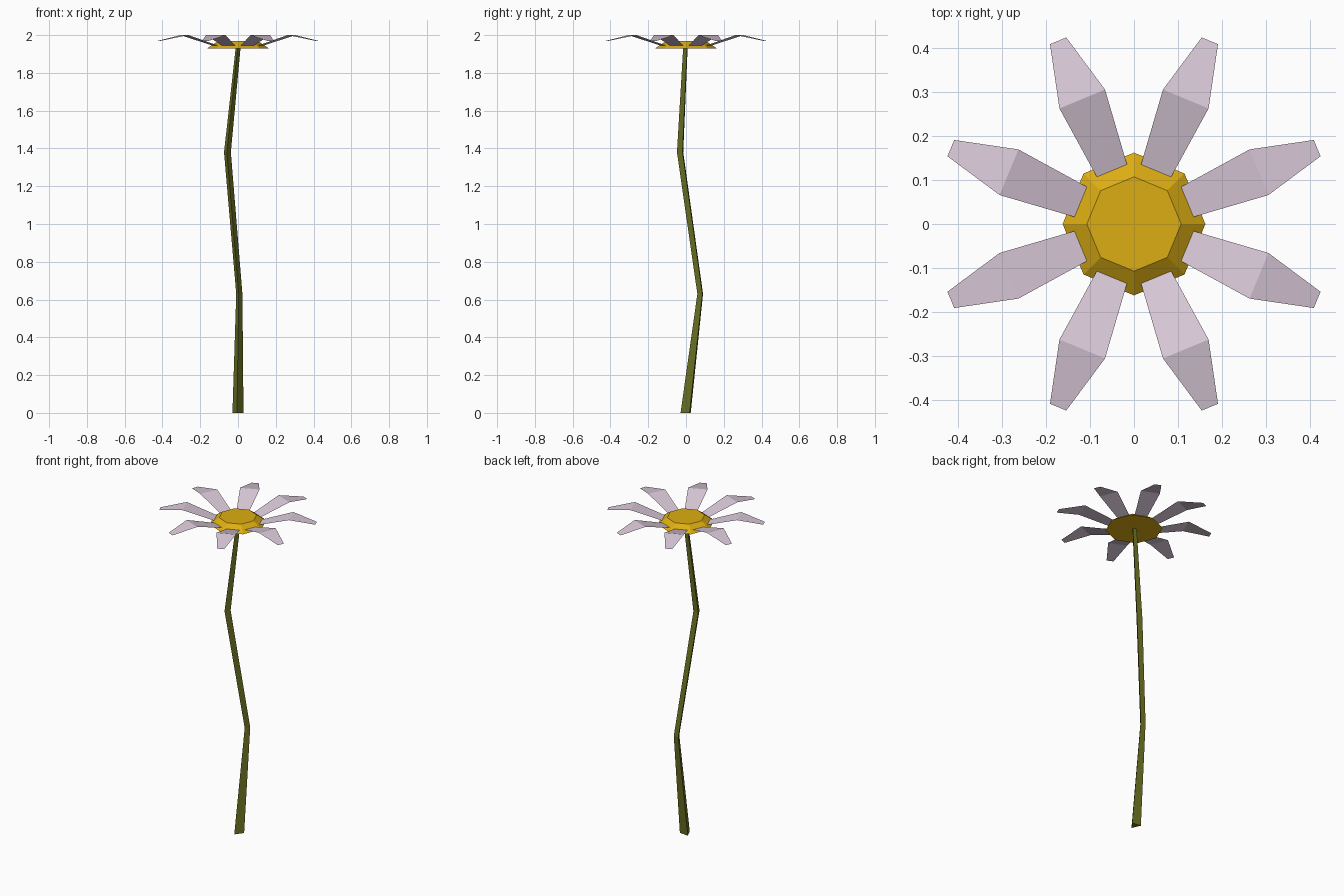
import bpy
import bmesh
from math import cos, sin, radians
from mathutils import Matrix, Vector

cube = bpy.data.objects.get("Cube")
if cube:
    bpy.data.objects.remove(cube)


def material(name, rgb):
    mat = bpy.data.materials.new(name)
    mat.use_nodes = True
    mat.diffuse_color = (*rgb, 1)
    mat.node_tree.nodes["Principled BSDF"].inputs["Base Color"].default_value = (*rgb, 1)
    return mat


def finish(name, bm, mat, closed=True):
    if closed:
        bmesh.ops.recalc_face_normals(bm, faces=bm.faces)
    mesh = bpy.data.meshes.new(name)
    bm.to_mesh(mesh)
    bm.free()
    mesh.materials.append(mat)
    obj = bpy.data.objects.new(name, mesh)
    bpy.context.collection.objects.link(obj)
    return obj


def loft(name, rings, sides, start, mat):
    """Join polygon rings given as (centre, radius) and cap both ends."""
    bm = bmesh.new()
    loops = []
    for centre, radius in rings:
        angles = [radians(start + 360 * i / sides) for i in range(sides)]
        loops.append([bm.verts.new(Vector(centre) + radius * Vector((cos(a), sin(a), 0)))
                      for a in angles])
    for low, high in zip(loops, loops[1:]):
        for i in range(sides):
            j = (i + 1) % sides
            bm.faces.new((low[i], low[j], high[j], high[i]))
    bm.faces.new(loops[0][::-1])
    bm.faces.new(loops[-1])
    return finish(name, bm, mat)


green = material("olive green", (0.15, 0.17, 0.017))
gold = material("golden yellow", (0.72, 0.42, 0.006))
lilac = material("pale lilac", (0.70, 0.58, 0.69))

# Bent three-sided stem
loft("stem", [((-0.002, 0.005, 0), 0.034), ((0.006, 0.079, 0.63), 0.019),
              ((-0.057, -0.027, 1.38), 0.021), ((0, 0, 1.935), 0.015)], 3, -96, green)

# Bevelled octagonal flower centre
loft("flower_centre", [((0, 0, 1.93), 0.162), ((0, 0, 1.968), 0.107)], 8, 0, gold)

# Eight thin petals, each folded once across its widest point
sections = [(0.131, 0.037, 1.945), (0.307, 0.056, 2.0), (0.45, 0.02, 1.97)]
for k in range(8):
    bm = bmesh.new()
    rows = [[bm.verts.new((r, side * w, z)) for side in (-1, 1)] for r, w, z in sections]
    for a, b in zip(rows, rows[1:]):
        bm.faces.new((a[0], b[0], b[1], a[1]))
    bm.transform(Matrix.Rotation(radians(22.5 + 45 * k), 4, "Z"))
    finish(f"petal_{k + 1}", bm, lilac, closed=False)
